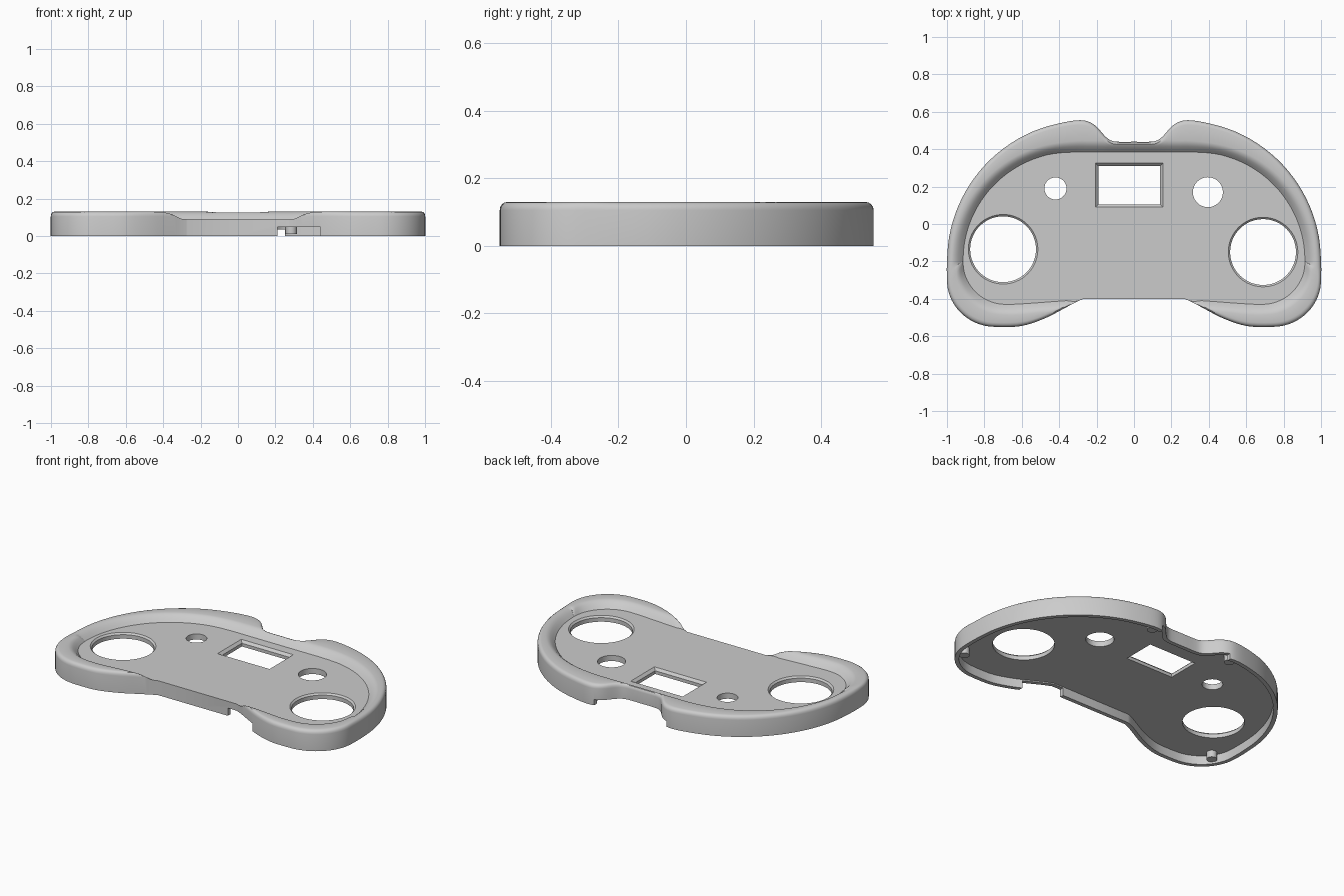
import bpy, bmesh
from math import sin, cos, pi, radians, sqrt
from mathutils import Vector

cube = bpy.data.objects.get("Cube")
if cube:
    bpy.data.objects.remove(cube, do_unlink=True)

FLOOR, CEILING, WALL = 0.09, 0.055, 0.025

grey = bpy.data.materials.new("light grey plastic")
grey.use_nodes = True
colour = (0.6, 0.6, 0.6, 1)
grey.diffuse_color = colour
grey.node_tree.nodes["Principled BSDF"].inputs["Base Color"].default_value = colour


def finish(name, bm):
    bmesh.ops.remove_doubles(bm, verts=bm.verts, dist=0.0002)
    bmesh.ops.recalc_face_normals(bm, faces=bm.faces)
    mesh = bpy.data.meshes.new(name)
    bm.to_mesh(mesh)
    bm.free()
    mesh.materials.append(grey)
    obj = bpy.data.objects.new(name, mesh)
    bpy.context.collection.objects.link(obj)
    return obj


def loft(name, rings):
    """Closed solid through matching rings of 3D points, capped at both ends."""
    bm = bmesh.new()
    rows = [[bm.verts.new(p) for p in ring] for ring in rings]
    n = len(rows[0])
    for a, b in zip(rows, rows[1:]):
        for i in range(n):
            j = (i + 1) % n
            bm.faces.new((a[i], a[j], b[j], b[i]))
    bm.faces.new(rows[0][::-1])
    bm.faces.new(rows[-1])
    return finish(name, bm)


def circle(x, y, r, z, n=64):
    return [(x + r * cos(2 * pi * i / n), y + r * sin(2 * pi * i / n), z) for i in range(n)]


def rect(x0, x1, y0, y1, z, grow=0):
    x0, x1, y0, y1 = x0 - grow, x1 + grow, y0 - grow, y1 + grow
    return [(x0, y0, z), (x1, y0, z), (x1, y1, z), (x0, y1, z)]


def select_only(obj):
    bpy.ops.object.select_all(action='DESELECT')
    obj.select_set(True)
    bpy.context.view_layer.objects.active = obj


def cut(target, cutter):
    cutter.hide_render = True
    mod = target.modifiers.new("cut", 'BOOLEAN')
    mod.operation, mod.solver, mod.object = 'DIFFERENCE', 'EXACT', cutter
    select_only(target)
    bpy.ops.object.modifier_apply(modifier=mod.name)
    bpy.data.objects.remove(cutter, do_unlink=True)


# Half outline: outer edge x, y paired with the foot of the raised rim x, y
keys = [(0, .44, 0, .385), (.09, .44, .09, .385), (.13, .45, .13, .385),
        (.16, .475, .16, .385), (.2, .52, .2, .385), (.24, .546, .25, .385),
        (.29, .555, .31, .385)]
for deg in range(80, -1, -10):
    c, s = cos(radians(deg)), sin(radians(deg))
    keys.append((.245 + .755 * c, -.2 + .755 * s, .33 + .585 * c, -.2 + .585 * s))
for deg in range(0, 91, 15):
    c, s = cos(radians(deg)), sin(radians(deg))
    keys.append((.74 + .26 * c, -.3 - .25 * s, .685 + .23 * c, -.2 - .23 * s))
keys += [(.63, -.549, .6, -.427), (.55, -.532, .5, -.42), (.46, -.497, .42, -.414),
         (.38, -.455, .36, -.41), (.33, -.428, .325, -.414), (.30, -.413, .30, -.411),
         (.27, -.4, .27, -.4)]


def smooth_path(points, steps=3):
    pts = [Vector(p) for p in points]
    pts = [pts[0]] + pts + [pts[-1]]
    out = []
    for a, b, c, d in zip(pts, pts[1:], pts[2:], pts[3:]):
        for k in range(steps):
            t = k / steps
            out.append(b + (c - a) * (t / 2) + (2 * a - 5 * b + 4 * c - d) * (t * t / 2)
                       + (3 * b - a - 3 * c + d) * (t ** 3 / 2))
    return out + [pts[-1]]


half = smooth_path(keys) + [Vector((0, -.4, 0, -.4))]
ring = half + [Vector((-p[0], p[1], -p[2], p[3])) for p in half[-2:0:-1]]
outer = [Vector(p[:2]) for p in ring]
inner = [Vector(p[2:]) for p in ring]


# Rim cross-section: rounded outer edge and a steep rounded drop to the floor
def rim_height(from_outer, from_inner):
    d = min(from_outer / 0.025, 1)
    e = min(from_inner / 0.06, 1)
    return FLOOR + min(0.015 + 0.025 * sqrt(1 - (1 - d) ** 2), 0.04 * sin(e * pi / 2))


def rim_ring(offset, share, outside):
    points = []
    for p, q in zip(outer, inner):
        w = (q - p).length
        d = min(offset, w * share)
        d = d if outside else w - d
        at = p.lerp(q, d / w) if w > 1e-6 else p
        points.append((at.x, at.y, rim_height(d, w - d)))
    return points


rings = [[(p.x, p.y, 0) for p in outer]]
rings += [rim_ring(o, s, True) for o, s in
          ((0, 0), (.002, .08), (.007, .2), (.014, .3), (.025, .4))]
rings += [rim_ring(o, s, False) for o, s in
          ((.06, .6), (.045, .45), (.03, .3), (.015, .15), (0, 0))]
shell = loft("faceplate_shell", rings)

# Hollow underside
inset = []
for i, p in enumerate(outer):
    t = (outer[(i + 1) % len(outer)] - outer[i - 1]).normalized()
    inset.append(p + Vector((t.y, -t.x)) * WALL)
cut(shell, loft("cavity_cutter", [[(p.x, p.y, z) for p in inset] for z in (-.1, CEILING)]))

# Stick holes with softened upper edges, and plain button holes
for x, y, r, flare in ((-.70, -.135, .176, .01), (.69, -.15, .176, .01),
                       (-.42, .19, .059, 0), (.395, .17, .08, 0)):
    cut(shell, loft("hole_cutter", [circle(x, y, r, -.1), circle(x, y, r, .08),
                                    circle(x, y, r + flare * 2, .1)]))

# Screen window with chamfered edge
window = (-.19, .14, .105, .31)
cut(shell, loft("window_cutter", [rect(*window, -.1), rect(*window, .075),
                                  rect(*window, .1, .025)]))

# Cable openings in the front and back walls
for box, top in (((.21, .44, -.7, -.36), .048), ((-.25, .25, .36, .7), .035)):
    cut(shell, loft("opening_cutter", [rect(*box, -.1), rect(*box, top)]))

# Screw bosses under the plate
parts = [shell]
for side, word in ((1, "left"), (-1, "right")):
    for x, y, place in ((.285, .5, "back"), (.915, -.405, "front")):
        parts.append(loft(f"{place}_{word}_screw_boss",
                          [circle(side * x, y, .03, z, 24) for z in (.012, .06)]))

for obj in parts:
    select_only(obj)
    bpy.ops.object.shade_smooth_by_angle(angle=radians(30))
